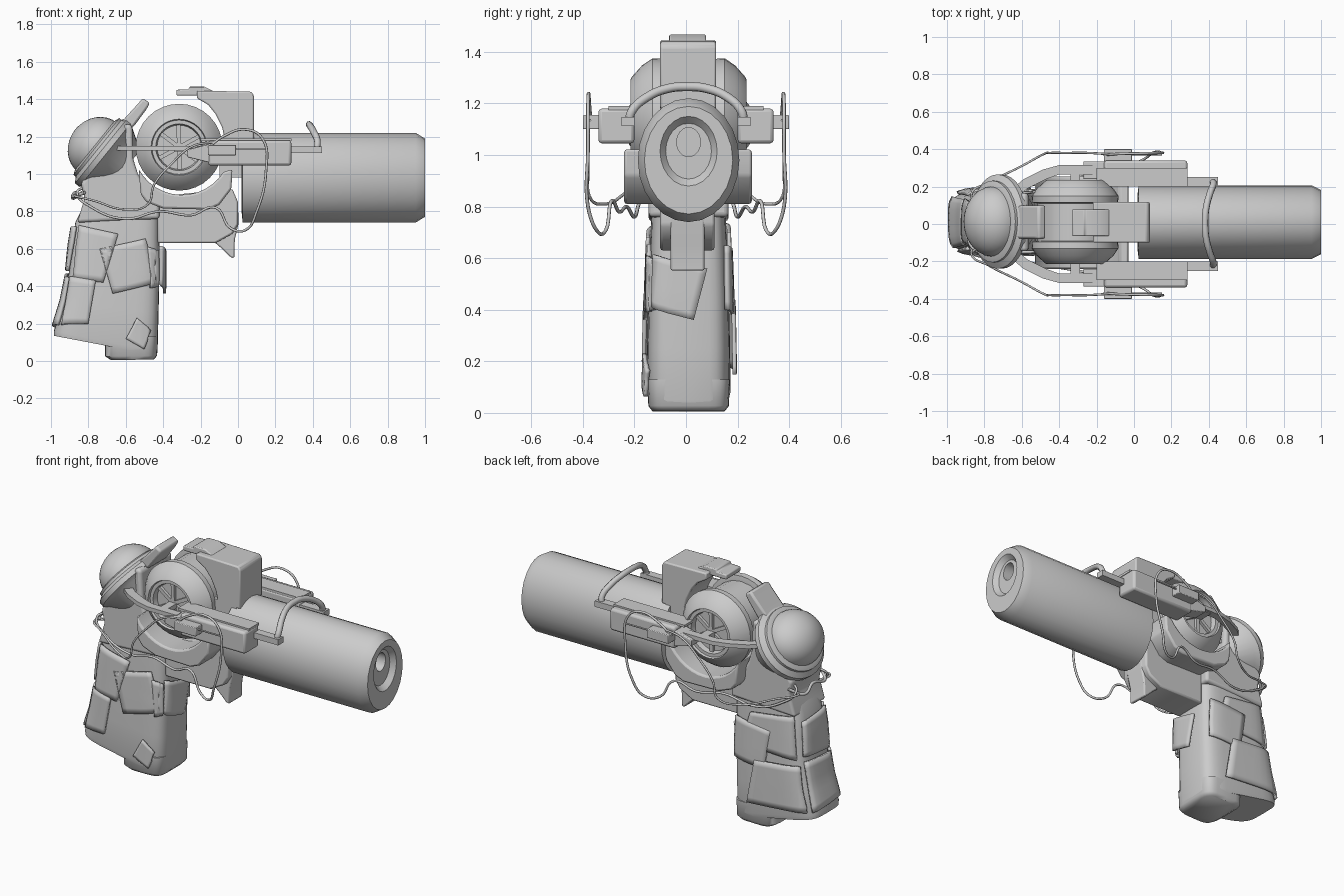
import bpy, bmesh, math
from mathutils import Vector, Matrix

if "Cube" in bpy.data.objects:
    bpy.data.objects.remove(bpy.data.objects["Cube"])

CY = 0.01  # centre line of barrel and grip


def finish(name, bm, angle=35, bevel=0, segs=2):
    bmesh.ops.recalc_face_normals(bm, faces=bm.faces)
    me = bpy.data.meshes.new(name)
    bm.to_mesh(me)
    bm.free()
    ob = bpy.data.objects.new(name, me)
    bpy.context.collection.objects.link(ob)
    if bevel:
        m = ob.modifiers.new("bevel", 'BEVEL')
        m.width, m.segments, m.limit_method = bevel, segs, 'ANGLE'
    smooth(ob, angle)
    return ob


def smooth(ob, angle=35):
    bpy.ops.object.select_all(action='DESELECT')
    ob.select_set(True)
    bpy.context.view_layer.objects.active = ob
    bpy.ops.object.shade_smooth_by_angle(angle=math.radians(angle))


def extrude(name, pts, y0, y1, bevel=0, segs=2):
    """Side profile (x, z) pulled from y0 to y1."""
    bm = bmesh.new()
    f = bm.faces.new([bm.verts.new((x, y0, z)) for x, z in pts])
    r = bmesh.ops.extrude_face_region(bm, geom=[f])
    bmesh.ops.translate(bm, verts=[v for v in r['geom'] if isinstance(v, bmesh.types.BMVert)],
                        vec=(0, y1 - y0, 0))
    return finish(name, bm, 35, bevel, segs)


def box(name, x0, x1, y0, y1, z0, z1, bevel=0):
    return extrude(name, [(x0, z0), (x1, z0), (x1, z1), (x0, z1)], y0, y1, bevel)


def bridge(name, rings, angle=35):
    """Skin a list of closed rings of points, capped at both ends."""
    bm = bmesh.new()
    vr = [[bm.verts.new(p) for p in ring] for ring in rings]
    n = len(vr[0])
    for a, b in zip(vr, vr[1:]):
        for i in range(n):
            bm.faces.new((a[i], a[(i + 1) % n], b[(i + 1) % n], b[i]))
    bm.faces.new(vr[0])
    bm.faces.new(vr[-1])
    return finish(name, bm, angle)


def lathe(name, prof, mat, n=28):
    """Revolve (radius, height) about local z, then place with mat."""
    ang = [2 * math.pi * i / n for i in range(n)]
    return bridge(name, [[mat @ Vector((r * math.cos(a), r * math.sin(a), h)) for a in ang]
                         for r, h in prof])


def tube(name, pts, r, scale=None):
    cu = bpy.data.curves.new(name, 'CURVE')
    cu.dimensions, cu.bevel_depth, cu.bevel_resolution = '3D', r, 2
    cu.resolution_u, cu.use_fill_caps = 6, True
    sp = cu.splines.new('BEZIER')
    sp.bezier_points.add(len(pts) - 1)
    for b, p in zip(sp.bezier_points, pts):
        b.co = p
        b.handle_left_type = b.handle_right_type = 'AUTO'
    ob = bpy.data.objects.new(name, cu)
    bpy.context.collection.objects.link(ob)
    bpy.ops.object.select_all(action='DESELECT')
    ob.select_set(True)
    bpy.context.view_layer.objects.active = ob
    bpy.ops.object.convert(target='MESH')
    smooth(bpy.context.object, 50)


# Barrel: oval tube with chamfered muzzle, dished face and bore
axis_x = Matrix.Rotation(math.pi / 2, 4, 'Y')
place = Matrix.Translation((0, CY, .98)) @ Matrix.Diagonal((1, .197, .24, 1)) @ axis_x
barrel = lathe("barrel", [(.8, .02), (1, .025), (1, .95), (.87, 1)], place, 24)
for nm, z, prof in (("dish_cutter", 1.015, [(.45, .97), (.6, 1.01)]),
                    ("bore_cutter", 1.05, [(.235, .7), (.235, 1.1)])):
    m = Matrix.Translation((0, CY, z)) @ Matrix.Diagonal((1, .197, .24, 1)) @ axis_x
    cut = lathe(nm, prof, m, 24)
    cut.hide_render = True
    mod = barrel.modifiers.new("cut", 'BOOLEAN')
    mod.object, mod.solver = cut, 'EXACT'
    smooth(barrel)
    bpy.ops.object.modifier_apply(modifier=mod.name)
    bpy.data.objects.remove(cut)
smooth(barrel)

# Twin wheels with recessed hubs and spokes, and the drum between them
for s, side in ((-1, "front"), (1, "back")):
    m = Matrix.Translation((-.315, CY, 1.143)) @ Matrix.Rotation(-s * math.pi / 2, 4, 'X')
    lathe("wheel_" + side, [(.2, .1), (.23, .105), (.232, .14), (.205, .18), (.16, .22), (.15, .225),
                            (.145, .212), (.125, .212), (.118, .18), (.04, .18)], m, 32)
    for k, a in enumerate((.5, 1.6, 2.5)):
        bm = bmesh.new()
        bmesh.ops.create_cube(bm, size=1, matrix=m @ Matrix.Translation((0, 0, .185)) @
                              Matrix.Rotation(a, 4, 'Z') @ Matrix.Diagonal((.24, .022, .025, 1)))
        finish(f"wheel_spoke_{side}_{k}", bm)
lathe("drum", [(.2, -.11), (.2, .11)],
      Matrix.Translation((-.315, CY, 1.143)) @ Matrix.Rotation(math.pi / 2, 4, 'X'), 20)

# Top housing with rear sight, and the receiver below it
extrude("top_housing", [(-.22, 1.445), (.07, 1.44), (.085, 1.42), (.085, 1.18), (-.07, 1.18),
                        (-.085, 1.25), (-.12, 1.32), (-.16, 1.37), (-.22, 1.405)],
        -.1, .117, .008)
extrude("rear_sight", [(-.33, 1.42), (-.33, 1.45), (-.265, 1.452), (-.26, 1.467), (-.18, 1.467),
                       (-.13, 1.442), (-.13, 1.42)], -.065, .078, .006)
box("receiver", -.1, .06, -.1, .117, .98, 1.2)

# Rear frame, cradle under the wheels, trigger group, hammer
extrude("rear_frame", [(-.6, 1.27), (-.565, 1.26), (-.56, 1.08), (-.535, 1.0), (-.5, .94), (-.42, .86),
                       (-.42, .76), (-.86, .74), (-.82, .87), (-.84, .95)], -.145, .165, .04, 4)
arc = lambda r, a0, a1, n: [(-.3 + r * math.cos(math.radians(a0 + (a1 - a0) * i / n)),
                             1.15 + r * math.sin(math.radians(a0 + (a1 - a0) * i / n)))
                            for i in range(n + 1)]
cradle = arc(.262, 208, 328, 12) + [(-.03, 1.025), (-.035, .92), (-.1, .835), (-.16, .81),
                                   (-.4, .815), (-.49, .85), (-.52, .89)]
extrude("wheel_cradle", cradle, -.24, .255, .015)
extrude("trigger_frame", [(-.43, .88), (-.43, .63), (-.12, .63), (-.03, .68), (0, .73), (0, .85),
                          (-.03, .92)], -.1, .11, .01)
extrude("trigger", [(-.15, .65), (-.12, .63), (-.085, .6), (-.04, .555), (-.02, .55), (-.017, .65),
                    (.002, .73), (.002, .8), (-.12, .8)], -.06, .072, .008)
extrude("hammer", [(-.64, 1.26), (-.535, 1.375), (-.51, 1.405), (-.47, 1.38), (-.49, 1.345),
                   (-.56, 1.25)], -.08, .1, .012)

# Dome and stepped collar at the back, tilted backwards
tilt = (Matrix.Translation((-.73, .013, 1.125)) @ Matrix.Diagonal((1, 1.12, 1, 1)) @
        Matrix.Rotation(math.radians(-51), 4, 'Y'))
dome = [(.168 * math.cos(t), .03 + .15 * math.sin(t)) for t in [i * math.pi / 16 for i in range(8)]]
lathe("dome", [(.168, -.03)] + dome + [(.01, .18)], tilt, 32)
lathe("dome_collar", [(.13, -.16), (.2, -.05), (.225, -.03), (.225, 0), (.195, .02), (.195, .035),
                      (.17, .045)], tilt, 32)


# Grip: rounded rectangular sections from heel to neck
def section(xl, zl, xr, zr, hw, n=32, p=.42):
    pts = []
    for i in range(n):
        c, s = math.cos(2 * math.pi * i / n), math.sin(2 * math.pi * i / n)
        u = math.copysign(abs(c) ** p, c)
        t = (u + 1) / 2
        pts.append((xl + (xr - xl) * t, CY + hw * math.copysign(abs(s) ** p, s), zl + (zr - zl) * t))
    return pts


grip = bridge("grip", [section(*s) for s in (
    (-.985, .135, -.435, .03, .158), (-.985, .16, -.43, .05, .163), (-.935, .32, -.425, .25, .16),
    (-.905, .47, -.42, .45, .156), (-.89, .62, -.42, .62, .15), (-.87, .74, -.42, .76, .145),
    (-.83, .82, -.42, .84, .14))], 50)
bridge("grip_toe", [section(*s) for s in ((-.68, .005, -.45, .008, .14), (-.71, .025, -.433, .028, .156),
                                          (-.71, .13, -.43, .13, .16))], 50)


# Wrapped patches that hug the grip
def patch(name, corners, lift=.012, n=8):
    a, b, c, d = map(Vector, corners)
    bm = bmesh.new()
    g = [[bm.verts.new(a.lerp(b, i / n).lerp(d.lerp(c, i / n), j / n)) for i in range(n + 1)]
         for j in range(n + 1)]
    for j in range(n):
        for i in range(n):
            bm.faces.new((g[j][i], g[j][i + 1], g[j + 1][i + 1], g[j + 1][i]))
    ob = finish(name, bm)
    w = ob.modifiers.new("wrap", 'SHRINKWRAP')
    w.target, w.wrap_method, w.wrap_mode, w.offset = grip, 'NEAREST_SURFACEPOINT', 'ABOVE_SURFACE', lift
    t = ob.modifiers.new("thick", 'SOLIDIFY')
    t.thickness, t.offset = .016, 0


L, R = -.165, .185
for i, q in enumerate((((-.74, .6), (-.49, .655), (-.42, .42), (-.67, .36)),
                       ((-.54, .23), (-.46, .165), (-.5, .065), (-.6, .12)),
                       ((-.87, .73), (-.64, .68), (-.72, .42), (-.9, .44)),
                       ((-.93, .46), (-.76, .43), (-.8, .2), (-.96, .2)))):
    patch(f"grip_patch_front_{i}", [(x, L, z) for x, z in q], .01 + .003 * (i % 2))
for i, q in enumerate((((-.86, .74), (-.56, .7), (-.5, .5), (-.88, .48)),
                       ((-.7, .62), (-.44, .65), (-.43, .4), (-.66, .38)),
                       ((-.92, .45), (-.6, .42), (-.55, .15), (-.95, .18)))):
    patch(f"grip_patch_back_{i}", [(x, R, z) for x, z in q], .01 + .004 * i)
patch("grip_patch_nose", [(-.385, -.14, .615), (-.385, .08, .56), (-.385, .03, .36), (-.385, -.16, .41)], .03)
patch("grip_patch_nose_side", [(-.48, L, .61), (-.39, L, .59), (-.39, L, .4), (-.46, L, .39)], .016)
patch("grip_patch_heel_0", [(-.92, -.12, .45), (-.92, .14, .47), (-.98, .15, .18), (-.98, -.14, .2)])
patch("grip_patch_heel_1", [(-.88, -.13, .72), (-.88, .12, .7), (-.91, .14, .5), (-.91, -.1, .48)], .014)

# Side rails, straps and wires, mirrored on both sides
for s, side in ((-1, "front"), (1, "back")):
    Y = lambda pts: [(x, s * y, z) for x, y, z in pts]
    box("rail_" + side, -.16, .285, s * .2, s * .34, 1.045, 1.18, .014)
    extrude("rail_tail_" + side, [(-.27, 1.09), (-.15, 1.06), (-.15, 1.16), (-.27, 1.13)],
            s * .24, s * .335, .005)
    box("rail_top_strip_" + side, -.2, .285, s * .2, s * .3, 1.175, 1.19)
    box("rail_side_block_" + side, -.16, -.01, s * .335, s * .4, 1.1, 1.155, .004)
    box("rail_stub_" + side, .28, .45, s * .2, s * .25, 1.112, 1.148)
    path = [(-.67, .175), (-.6, .235), (-.5, .285), (-.4, .31), (-.2, .31)]
    outer = [(x + (.0 if x > -.45 else .01), s * (y + .005)) for x, y in path]
    inner = [(x + (.0 if x > -.45 else .03), s * (y - .045)) for x, y in path]
    bridge("strap_" + side, [[(a[0], a[1], 1.125), (a[0], a[1], 1.15), (b[0], b[1], 1.15),
                              (b[0], b[1], 1.125)] for a, b in zip(outer, inner)])
    box("axle_pin_" + side, -.34, -.29, s * .17, s * .3, 1.12, 1.15)
    tube("antenna_" + side, Y([(-.1, .372, 1.135), (.15, .372, 1.135)]), .005)
    tube("wire_long_" + side, Y([
        (-.16, .37, 1.14), (-.08, .375, 1.2), (.04, .378, 1.238), (.13, .38, 1.19), (.15, .38, 1.02),
        (.1, .38, .8), (.04, .34, .7), (-.04, .31, .71), (-.12, .29, .82), (-.25, .26, .78),
        (-.42, .23, .8), (-.6, .2, .76), (-.78, .18, .82), (-.86, .15, .9), (-.82, .12, .93)]), .007)
    tube("wire_short_" + side, Y([
        (-.12, .372, 1.17), (-.24, .38, 1.15), (-.36, .38, 1.05), (-.45, .38, .94), (-.48, .375, .84),
        (-.6, .31, .81), (-.78, .22, .86), (-.87, .16, .88), (-.84, .1, .87)]), .006)

# Cable loops behind the neck and the hose over the barrel
tube("neck_cable", [(-.82, -.16, .9), (-.88, -.1, .88), (-.87, 0, .9), (-.88, .1, .87), (-.82, .17, .91)], .009)
tube("barrel_hose", [(.42, -.222, 1.13), (.425, -.21, 1.17), (.405, -.15, 1.225), (.385, -.07, 1.258),
                     (.38, .005, 1.265), (.385, .08, 1.258), (.405, .16, 1.225), (.425, .215, 1.17),
                     (.42, .225, 1.13)], .018)
